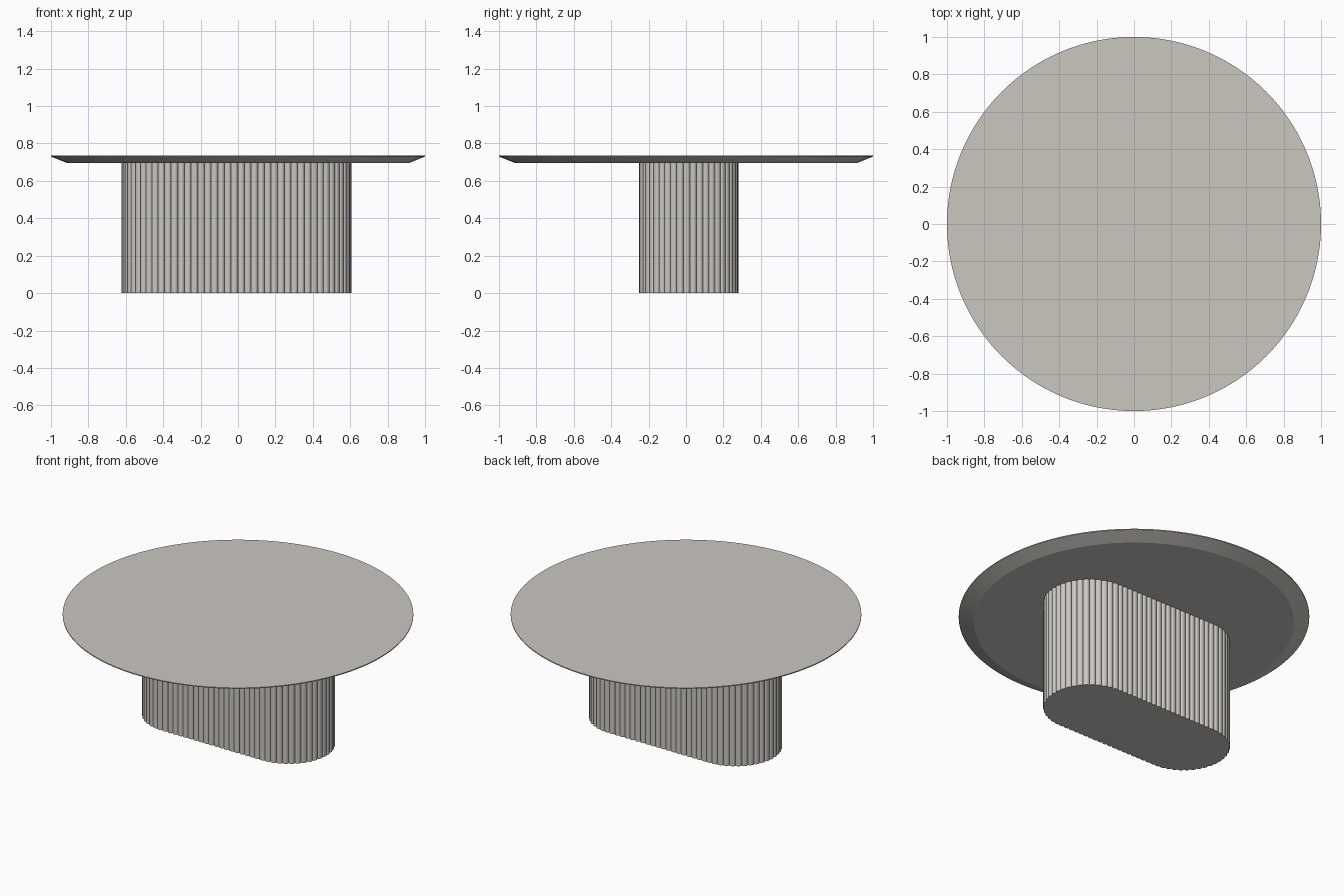
import bpy, bmesh, math
from mathutils import Vector

if "Cube" in bpy.data.objects:
    bpy.data.objects.remove(bpy.data.objects["Cube"])

mat = bpy.data.materials.new("warm_grey_plaster")
mat.diffuse_color = (0.60, 0.57, 0.53, 1)
mat.use_nodes = True
mat.node_tree.nodes["Principled BSDF"].inputs["Base Color"].default_value = mat.diffuse_color


def finish(name, bm, angle):
    bmesh.ops.recalc_face_normals(bm, faces=bm.faces)
    me = bpy.data.meshes.new(name)
    bm.to_mesh(me)
    bm.free()
    me.materials.append(mat)
    ob = bpy.data.objects.new(name, me)
    bpy.context.collection.objects.link(ob)
    bpy.ops.object.select_all(action='DESELECT')
    ob.select_set(True)
    bpy.context.view_layer.objects.active = ob
    bpy.ops.object.shade_smooth_by_angle(angle=math.radians(angle))
    return ob


def loft(name, rings, angle):
    """Join closed rings of points and cap both ends."""
    bm = bmesh.new()
    loops = [[bm.verts.new(p) for p in r] for r in rings]
    n = len(loops[0])
    for a, b in zip(loops, loops[1:]):
        for i in range(n):
            j = (i + 1) % n
            bm.faces.new((a[i], a[j], b[j], b[i]))
    bm.faces.new(loops[0][::-1])
    bm.faces.new(loops[-1])
    return finish(name, bm, angle)


# Round top with a chamfered underside and a thin rim
def circle(r, z, n=160):
    return [(r * math.cos(2 * math.pi * i / n), r * math.sin(2 * math.pi * i / n), z)
            for i in range(n)]


loft("table_top", [circle(0.913, 0.695), circle(1.0, 0.73), circle(1.0, 0.736)], 20)

# Fluted stadium-shaped pedestal
CX, CY, HALF, R = -0.007, 0.015, 0.35, 0.253
SLATS, STEPS, DEPTH = 84, 8, 0.012


def stadium(s):
    """Point and outward normal at distance s along the stadium."""
    arc, line = math.pi * R, 2 * HALF
    s %= 2 * (arc + line)
    side = 1
    if s >= arc + line:
        s, side = s - arc - line, -1
    if s < line:
        p, nrm = Vector((-HALF + s, -R)), Vector((0, -1))
    else:
        a = (s - line) / R - math.pi / 2
        nrm = Vector((math.cos(a), math.sin(a)))
        p = Vector((HALF, 0)) + nrm * R
    return p * side, nrm * side


total = 2 * (math.pi * R + 2 * HALF)
outline = []
for i in range(SLATS * STEPS):
    t = (i % STEPS) / STEPS * 2 - 1
    p, nrm = stadium(total * i / (SLATS * STEPS))
    q = p + nrm * DEPTH * math.sqrt(1 - t * t)
    outline.append((q.x + CX, q.y + CY))

loft("fluted_pedestal", [[(x, y, z) for x, y in outline] for z in (0.0, 0.696)], 50)
